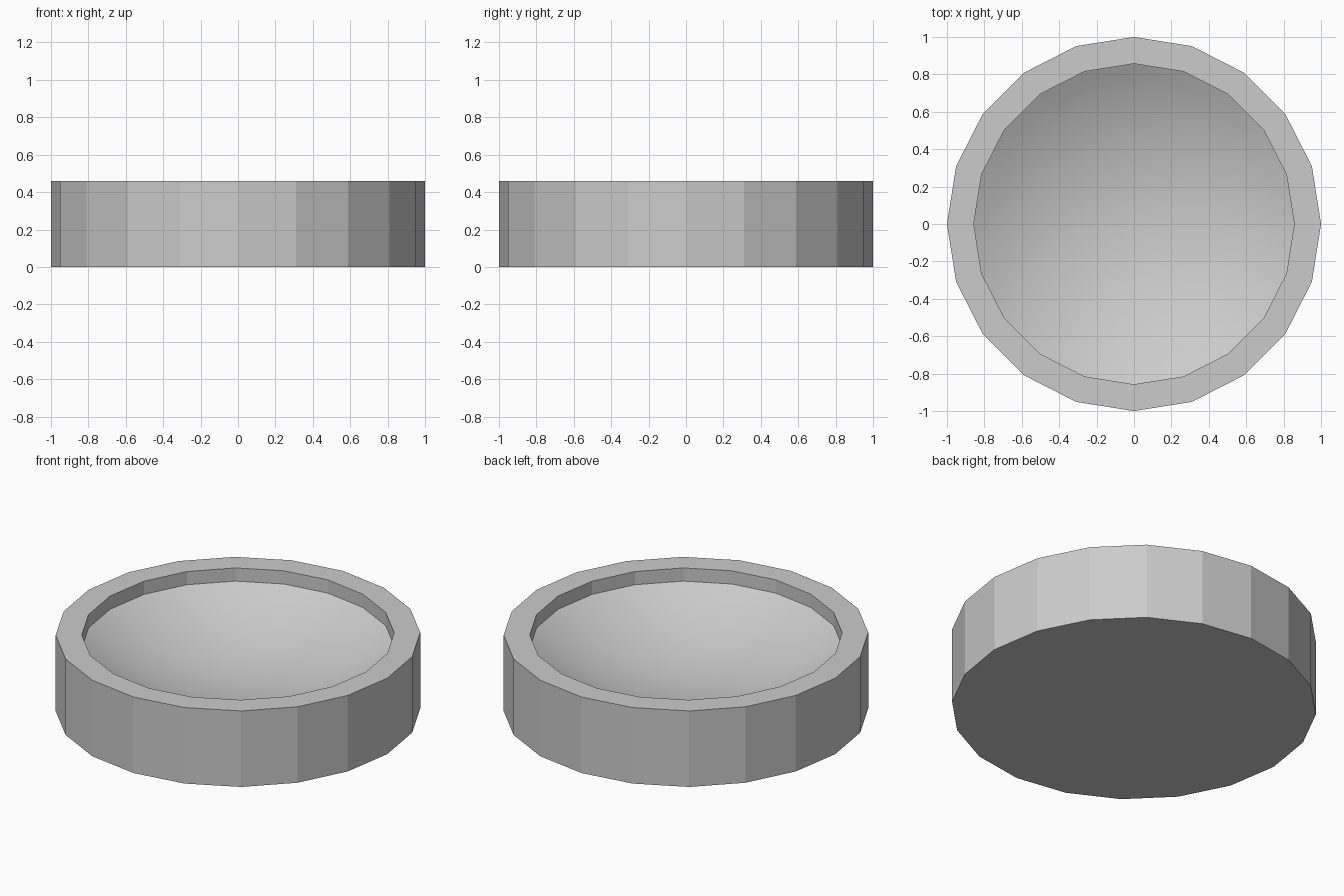
import bpy, bmesh
from math import sin, cos, asin, pi, radians

if "Cube" in bpy.data.objects:
    bpy.data.objects.remove(bpy.data.objects["Cube"])

SIDES = 20
OUTER, INNER = 1.0, 0.857
HEIGHT, LIP = 0.46, 0.08
TILT = radians(30)                 # slope of the bowl at its edge
STEPS = 10

bm = bmesh.new()


def ring(r, z):
    return [bm.verts.new((r * cos(2 * pi * i / SIDES), r * sin(2 * pi * i / SIDES), z))
            for i in range(SIDES)]


def bridge(a, b, smooth=False):
    for i in range(SIDES):
        j = (i + 1) % SIDES
        bm.faces.new((a[i], a[j], b[j], b[i])).smooth = smooth


# Flat base, outer wall, flat rim and short inner wall
base = ring(OUTER, 0)
top = ring(OUTER, HEIGHT)
lip = ring(INNER, HEIGHT)
edge = ring(INNER, HEIGHT - LIP)
bm.faces.new(base[::-1])
bridge(base, top)
bridge(top, lip)
bridge(lip, edge)

# Smooth shallow spherical bowl
R = INNER / sin(TILT)
centre_z = HEIGHT - LIP + R * cos(TILT)
prev = edge
for k in range(STEPS - 1, 0, -1):
    a = TILT * k / STEPS
    cur = ring(R * sin(a), centre_z - R * cos(a))
    bridge(prev, cur, True)
    prev = cur
pole = bm.verts.new((0, 0, centre_z - R))
for i in range(SIDES):
    bm.faces.new((prev[i], prev[(i + 1) % SIDES], pole)).smooth = True

# Keep the bowl's boundary crisp
for i in range(SIDES):
    bm.edges.get((edge[i], edge[(i + 1) % SIDES])).smooth = False

bmesh.ops.recalc_face_normals(bm, faces=bm.faces)
mesh = bpy.data.meshes.new("round_dish")
bm.to_mesh(mesh)
bm.free()
bpy.context.collection.objects.link(bpy.data.objects.new("round_dish", mesh))
